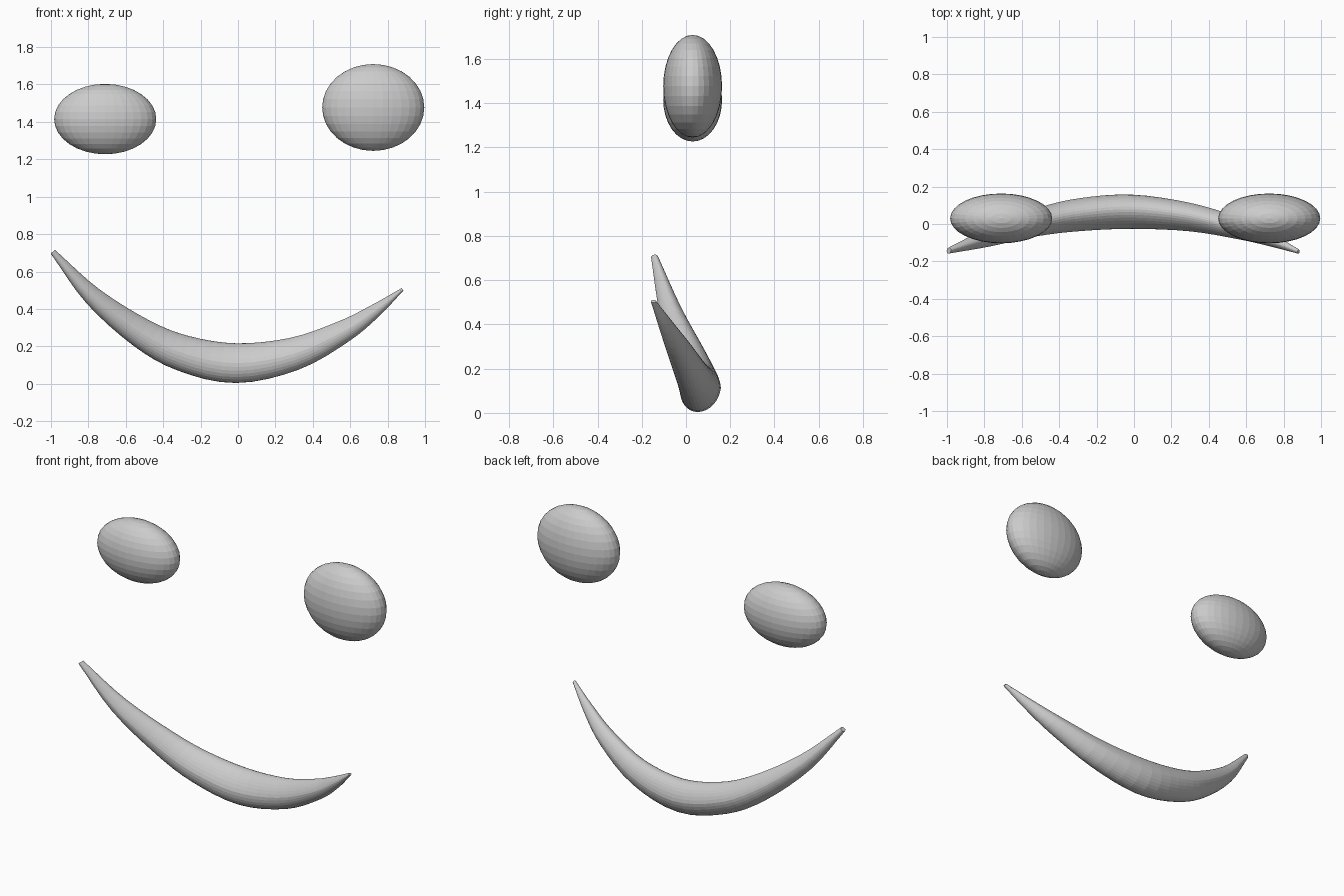
import bpy, bmesh
from math import sin, cos, pi
from mathutils import Matrix, Vector

if "Cube" in bpy.data.objects:
    bpy.data.objects.remove(bpy.data.objects["Cube"])


def finish(bm, name):
    bmesh.ops.recalc_face_normals(bm, faces=bm.faces)
    mesh = bpy.data.meshes.new(name)
    bm.to_mesh(mesh)
    bm.free()
    obj = bpy.data.objects.new(name, mesh)
    bpy.context.collection.objects.link(obj)
    return obj


# Eyes: flattened faceted spheres, one taller than the other
def eye(name, centre, radii):
    bm = bmesh.new()
    bmesh.ops.create_uvsphere(
        bm, u_segments=32, v_segments=16, radius=1,
        matrix=Matrix.Translation(centre) @ Matrix.Diagonal((*radii, 1)))
    finish(bm, name)


eye("left_eye", (-0.71, 0.03, 1.415), (0.273, 0.133, 0.188))
eye("right_eye", (0.723, 0.03, 1.477), (0.273, 0.133, 0.232))

# Mouth stations: centre x, y, z, half height, half depth
stations = [
    (-0.990, -0.142, 0.706, 0.015, 0.016),
    (-0.775, -0.070, 0.467, 0.051, 0.051),
    (-0.515, 0.010, 0.270, 0.080, 0.075),
    (-0.290, 0.050, 0.162, 0.097, 0.088),
    (-0.010, 0.066, 0.110, 0.106, 0.091),
    (0.300, 0.037, 0.160, 0.088, 0.076),
    (0.565, -0.025, 0.280, 0.060, 0.058),
    (0.733, -0.085, 0.390, 0.036, 0.036),
    (0.880, -0.147, 0.505, 0.008, 0.012),
]


def smooth_path(points, steps):
    # Catmull-Rom interpolation of the stations
    pts = [Vector(p) for p in points]
    pts = [2 * pts[0] - pts[1]] + pts + [2 * pts[-1] - pts[-2]]
    out = []
    for a, b, c, d in zip(pts, pts[1:], pts[2:], pts[3:]):
        for k in range(steps):
            t = k / steps
            out.append(0.5 * (2 * b + (c - a) * t
                              + (2 * a - 5 * b + 4 * c - d) * t * t
                              + (3 * b - a - 3 * c + d) * t ** 3))
    return out + [pts[-2]]


# Mouth: tapered crescent with rings square to its curve
SIDES = 32
path = smooth_path(stations, 4)
bm = bmesh.new()
rings = []
for i, p in enumerate(path):
    step = path[min(i + 1, len(path) - 1)] - path[max(i - 1, 0)]
    up = Vector((-step[2], 0, step[0])).normalized()
    up.y = 0.12
    ring = []
    for j in range(SIDES):
        a = 2 * pi * j / SIDES
        depth = p[4] * cos(a) * (1 - 0.2 * max(0, sin(a)))
        co = Vector((p[0], p[1], p[2])) + up * p[3] * sin(a) + Vector((0, depth, 0))
        ring.append(bm.verts.new(co))
    rings.append(ring)
for r, s in zip(rings, rings[1:]):
    for j in range(SIDES):
        k = (j + 1) % SIDES
        bm.faces.new((r[j], r[k], s[k], s[j]))
bm.faces.new(rings[0])
bm.faces.new(rings[-1])
finish(bm, "mouth")
